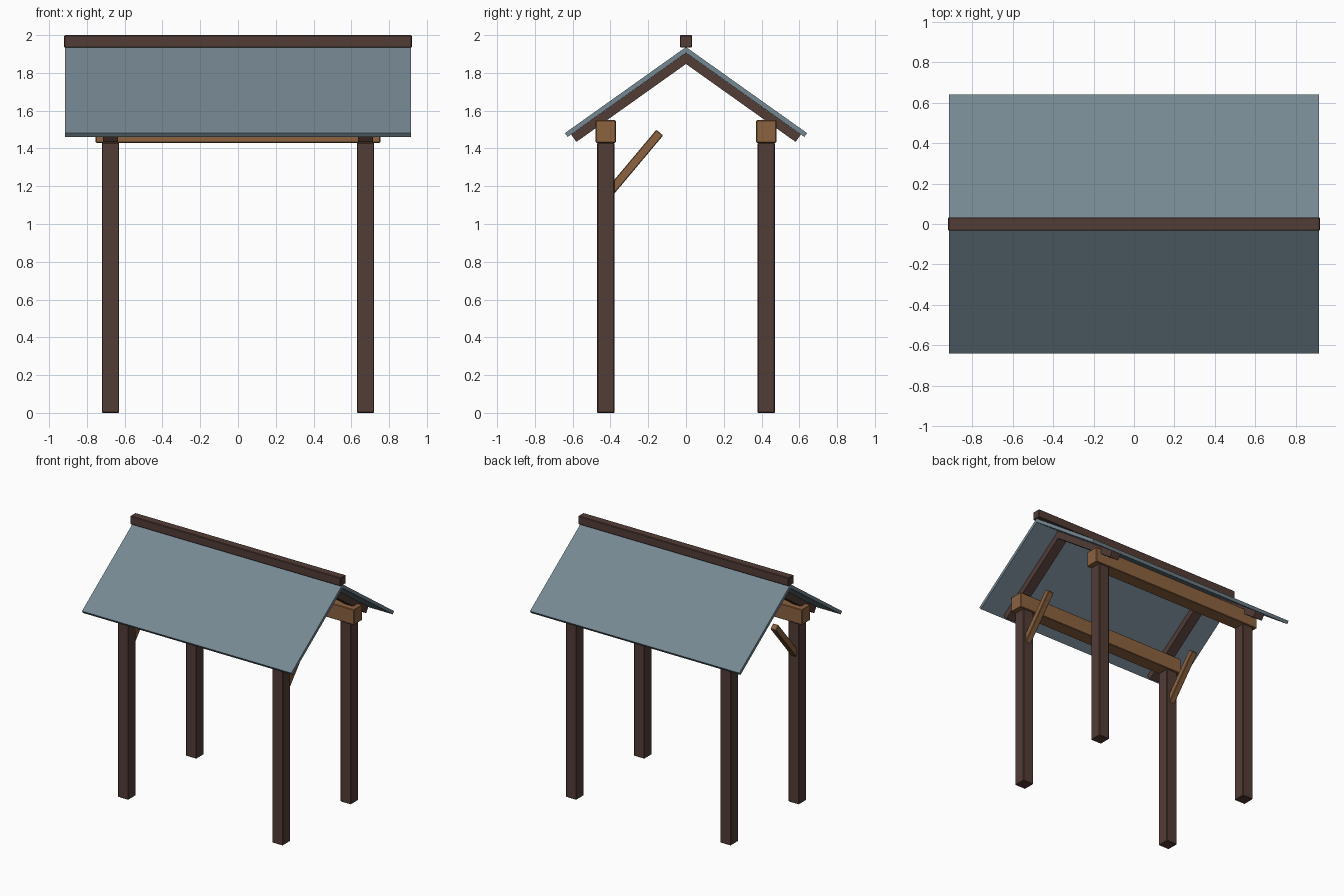
import bpy
import bmesh
import math
from mathutils import Matrix, Vector

cube = bpy.data.objects.get("Cube")
if cube:
    bpy.data.objects.remove(cube, do_unlink=True)


def material(name, color):
    mat = bpy.data.materials.new(name)
    mat.use_nodes = True
    mat.diffuse_color = (*color, 1)
    mat.node_tree.nodes["Principled BSDF"].inputs["Base Color"].default_value = (*color, 1)
    return mat


dark_wood = material("dark brown wood", (0.085, 0.045, 0.037))
light_wood = material("light brown wood", (0.262, 0.122, 0.051))
slate = material("blue grey roofing", (0.178, 0.246, 0.291))


def finish(name, bm, mat, bevel=0.0):
    bmesh.ops.recalc_face_normals(bm, faces=bm.faces)
    mesh = bpy.data.meshes.new(name)
    bm.to_mesh(mesh)
    bm.free()
    mesh.materials.append(mat)
    obj = bpy.data.objects.new(name, mesh)
    bpy.context.collection.objects.link(obj)
    if bevel:
        mod = obj.modifiers.new("soft edges", "BEVEL")
        mod.width = bevel
        mod.segments = 1
    return obj


def box(name, center, size, mat, tilt=0.0):
    bm = bmesh.new()
    bmesh.ops.create_cube(bm, size=1, matrix=Matrix.Diagonal((*size, 1)))
    obj = finish(name, bm, mat, 0.004)
    obj.location = center
    obj.rotation_euler.x = tilt
    return obj


PITCH = math.atan(0.711)


def slope(name, side, x, width, apex, eave, thick, mat):
    """Sloping slab with a square eave end and a mitred top at the ridge."""
    top = Vector((eave, apex - eave * math.tan(PITCH)))
    low = top - thick * Vector((math.sin(PITCH), math.cos(PITCH)))
    profile = [(0, apex), top, low, (0, apex - thick / math.cos(PITCH))]
    bm = bmesh.new()
    face = bm.faces.new([bm.verts.new((x - width / 2, side * y, z)) for y, z in profile])
    ext = bmesh.ops.extrude_face_region(bm, geom=[face])
    verts = [v for v in ext["geom"] if isinstance(v, bmesh.types.BMVert)]
    bmesh.ops.translate(bm, verts=verts, vec=(width, 0, 0))
    finish(name, bm, mat)


POST_X, POST_Y, BEAM_Z = 0.675, 0.425, 1.43

for y_side, y_name in ((-1, "front"), (1, "back")):
    # Long beam and roof panel on each side
    box(y_name + "_beam", (0, y_side * POST_Y, BEAM_Z + 0.06), (1.507, 0.107, 0.12), light_wood)
    slope(y_name + "_roof_panel", y_side, 0, 1.83, 1.937, 0.641, 0.025, slate)
    for x_side, x_name in ((-1, "right"), (1, "left")):
        label = y_name + "_" + x_name
        x = x_side * POST_X
        # Corner post and rafter
        box(label + "_post", (x, y_side * POST_Y, BEAM_Z / 2), (0.092, 0.092, BEAM_Z), dark_wood)
        slope(label + "_rafter", y_side, x, 0.078, 1.906, 0.608, 0.048, dark_wood)

# Diagonal braces rising inwards from the front posts
LEAN = math.radians(50)
direction = Vector((0, math.cos(LEAN), math.sin(LEAN)))
brace_top = Vector((0, -0.139, 1.484))
for x_side, x_name in ((-1, "right"), (1, "left")):
    center = brace_top - direction * 0.21
    center.x = x_side * POST_X
    box(x_name + "_brace", center, (0.048, 0.42, 0.047), light_wood, LEAN)

# Ridge cap
box("ridge_cap", (0, 0, 1.967), (1.84, 0.065, 0.066), dark_wood)
